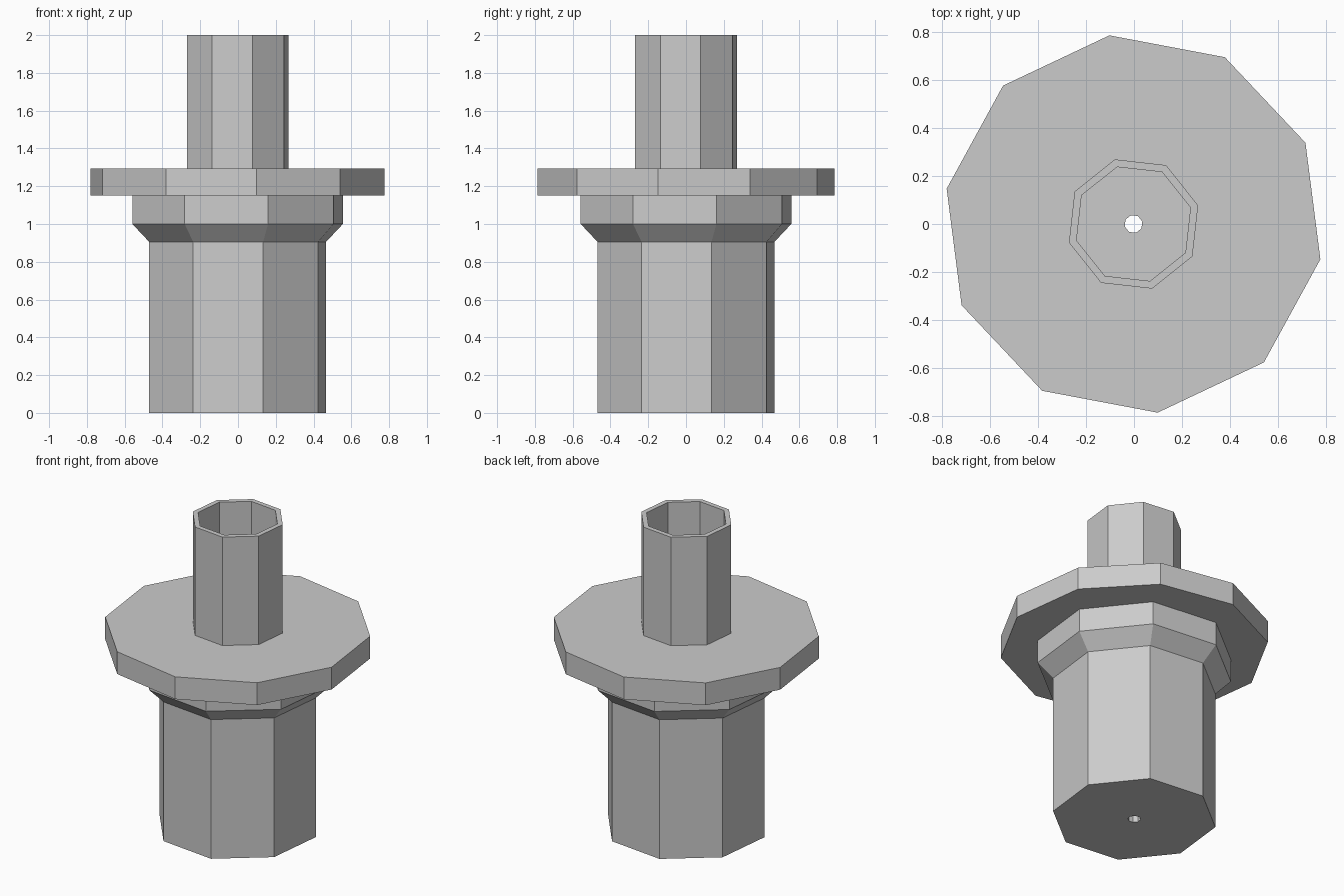
import bpy
import bmesh
from math import cos, sin, radians

cube = bpy.data.objects.get("Cube")
if cube:
    bpy.data.objects.remove(cube)

# One plain grey for every part
grey = bpy.data.materials.new("grey")
grey.use_nodes = True
colour = (0.6, 0.6, 0.6, 1)
grey.diffuse_color = colour
grey.node_tree.nodes["Principled BSDF"].inputs["Base Color"].default_value = colour

OCTAGON_TURN = 16.1
DECAGON_TURN = -10.7


def prism(name, profile, sides, turn, closed=False):
    """Stack polygon rings (radius, height); cap the ends or close the loop."""
    bm = bmesh.new()
    rings = []
    for r, z in profile:
        angles = [radians(turn + 360 * i / sides) for i in range(sides)]
        rings.append([bm.verts.new((r * cos(a), r * sin(a), z)) for a in angles])
    pairs = list(zip(rings, rings[1:]))
    if closed:
        pairs.append((rings[-1], rings[0]))
    else:
        bm.faces.new(rings[0])
        bm.faces.new(rings[-1])
    for low, high in pairs:
        for i in range(sides):
            j = (i + 1) % sides
            bm.faces.new((low[i], low[j], high[j], high[i]))
    bmesh.ops.recalc_face_normals(bm, faces=bm.faces)
    mesh = bpy.data.meshes.new(name)
    bm.to_mesh(mesh)
    bm.free()
    mesh.materials.append(grey)
    obj = bpy.data.objects.new(name, mesh)
    bpy.context.collection.objects.link(obj)
    return obj


# Lower body widening into a collar
body = prism("body", [(0.487, 0), (0.487, 0.905), (0.58, 1.0), (0.58, 1.15)],
             8, OCTAGON_TURN)

# Wide ten-sided flange
flange = prism("flange", [(0.792, 1.15), (0.792, 1.295)], 10, DECAGON_TURN)

# Open tube on top
prism("tube", [(0.28, 1.295), (0.28, 2), (0.247, 2), (0.247, 1.295)],
      8, OCTAGON_TURN, closed=True)

# Narrow bore through flange and body
bore = prism("bore_cutter", [(0.038, -0.1), (0.038, 1.5)], 8, OCTAGON_TURN)
bore.hide_render = True
bore.hide_viewport = True
bore.display_type = 'WIRE'
for part in (body, flange):
    cut = part.modifiers.new("bore", 'BOOLEAN')
    cut.operation = 'DIFFERENCE'
    cut.solver = 'EXACT'
    cut.object = bore

# Centre the model
for obj in (body, flange, bpy.data.objects["tube"], bore):
    obj.location.x = -0.002
